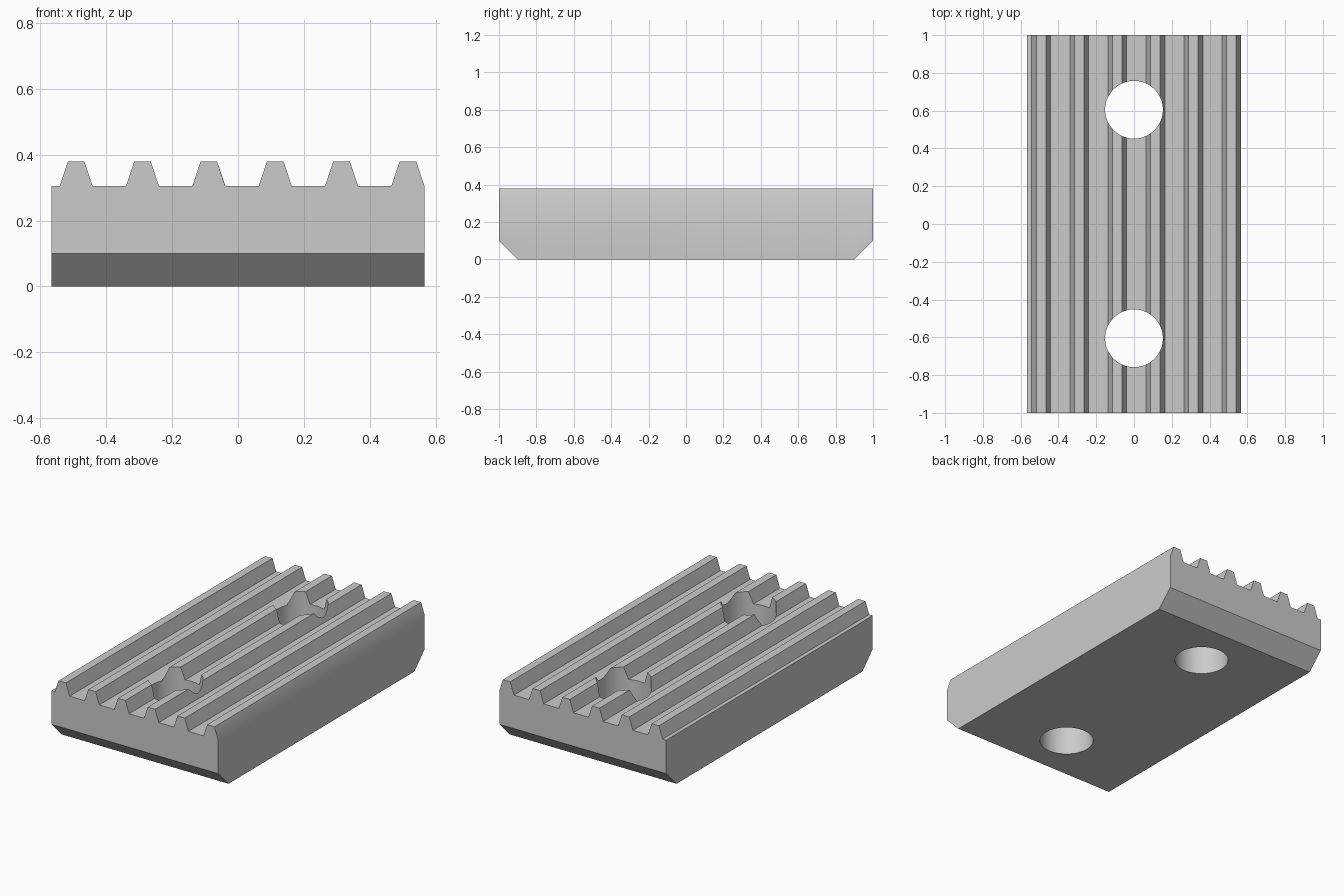
import bpy
import bmesh
import math

cube = bpy.data.objects.get("Cube")
if cube:
    bpy.data.objects.remove(cube, do_unlink=True)

HALF_W, HALF_L = 0.566, 1.0
ROOT_Z, TIP_Z = 0.305, 0.38
PITCH, TEETH = 0.2015, 6
ROOT_HALF, TIP_HALF = 0.05, 0.025
CHAMFER = 0.1
HOLE_Y, HOLE_R = 0.605, 0.153

grey = bpy.data.materials.new("plain grey")
grey.use_nodes = True
grey.diffuse_color = (0.6, 0.6, 0.6, 1)
grey.node_tree.nodes["Principled BSDF"].inputs["Base Color"].default_value = (0.6, 0.6, 0.6, 1)

# Toothed cross-section, last tooth flush with the +x side
last = HALF_W - ROOT_HALF
profile = [(HALF_W, 0), (-HALF_W, 0), (-HALF_W, ROOT_Z)]
for i in range(TEETH):
    c = last - PITCH * (TEETH - 1 - i)
    profile += [(c - ROOT_HALF, ROOT_Z), (c - TIP_HALF, TIP_Z),
                (c + TIP_HALF, TIP_Z), (c + ROOT_HALF, ROOT_Z)]

# Extrude the section along y
bm = bmesh.new()
section = bm.faces.new([bm.verts.new((x, -HALF_L, z)) for x, z in profile])
extruded = bmesh.ops.extrude_face_region(bm, geom=[section])["geom"]
bmesh.ops.translate(bm, vec=(0, 2 * HALF_L, 0),
                    verts=[v for v in extruded if isinstance(v, bmesh.types.BMVert)])
bmesh.ops.recalc_face_normals(bm, faces=bm.faces[:])

# Chamfer the bottom edge at both ends
ends = [e for e in bm.edges
        if all(v.co.z < 0.001 for v in e.verts)
        and abs(e.verts[0].co.y - e.verts[1].co.y) < 0.001]
bmesh.ops.bevel(bm, geom=ends, offset=CHAMFER, segments=1, affect='EDGES')
bmesh.ops.recalc_face_normals(bm, faces=bm.faces[:])

mesh = bpy.data.meshes.new("toothed_plate")
bm.to_mesh(mesh)
bm.free()
plate = bpy.data.objects.new("toothed_plate", mesh)
bpy.context.collection.objects.link(plate)
mesh.materials.append(grey)

# Two round through holes
cutters = []
for name, side in (("front_hole_cutter", -1), ("back_hole_cutter", 1)):
    bpy.ops.mesh.primitive_cylinder_add(vertices=64, radius=HOLE_R, depth=1,
                                        location=(0, side * HOLE_Y, 0.2))
    cutter = bpy.context.object
    cutter.name = name
    cutter.hide_render = True
    cutter.data.materials.append(grey)
    cutters.append(cutter)
    cut = plate.modifiers.new(name, 'BOOLEAN')
    cut.operation = 'DIFFERENCE'
    cut.solver = 'EXACT'
    cut.object = cutter

# Apply the cuts, then smooth the hole walls
bpy.ops.object.select_all(action='DESELECT')
plate.select_set(True)
bpy.context.view_layer.objects.active = plate
for modifier in list(plate.modifiers):
    bpy.ops.object.modifier_apply(modifier=modifier.name)
for cutter in cutters:
    bpy.data.objects.remove(cutter, do_unlink=True)
bpy.ops.object.shade_smooth_by_angle(angle=math.radians(30))
